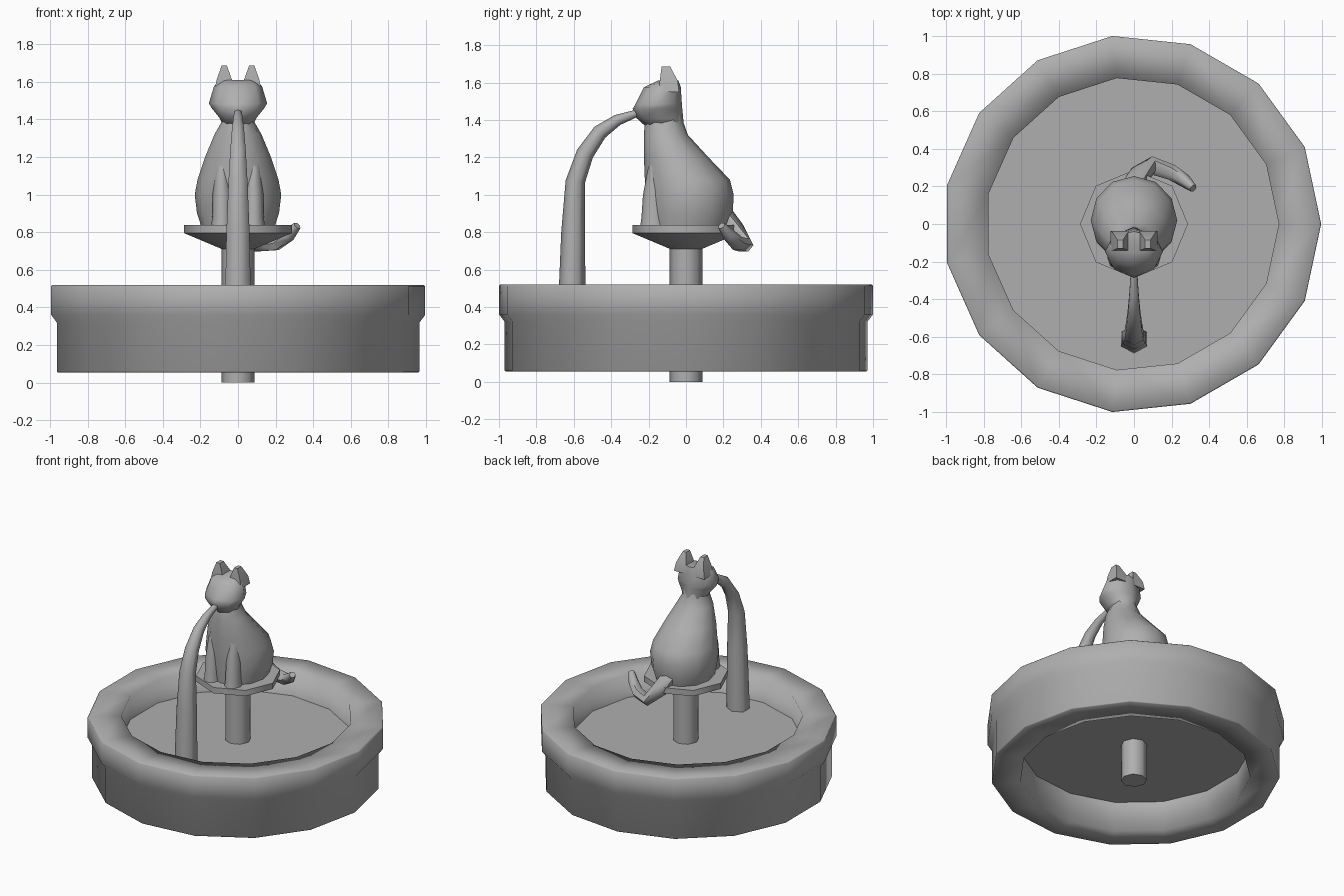
import bpy, bmesh, math
from mathutils import Vector

cube = bpy.data.objects.get("Cube")
if cube:
    bpy.data.objects.remove(cube, do_unlink=True)

stone = bpy.data.materials.new("stone grey")
stone.use_nodes = True
GREY = (0.43, 0.43, 0.43, 1)
stone.diffuse_color = GREY
stone.node_tree.nodes["Principled BSDF"].inputs["Base Color"].default_value = GREY


def loft(name, rings, loop=False, angle=60):
    """Skin a list of point rings, capped at the ends or joined in a loop."""
    bm = bmesh.new()
    rows = [[bm.verts.new(p) for p in ring] for ring in rings]
    n = len(rows[0])
    pairs = list(zip(rows, rows[1:])) + ([(rows[-1], rows[0])] if loop else [])
    for a, b in pairs:
        for i in range(n):
            j = (i + 1) % n
            bm.faces.new((a[i], a[j], b[j], b[i]))
    if not loop:
        bm.faces.new(rows[0][::-1])
        bm.faces.new(rows[-1])
    bmesh.ops.recalc_face_normals(bm, faces=bm.faces[:])
    mesh = bpy.data.meshes.new(name)
    bm.to_mesh(mesh)
    bm.free()
    mesh.materials.append(stone)
    obj = bpy.data.objects.new(name, mesh)
    bpy.context.collection.objects.link(obj)
    bpy.context.view_layer.objects.active = obj
    obj.select_set(True)
    bpy.ops.object.shade_smooth_by_angle(angle=math.radians(angle))
    obj.select_set(False)
    return obj


def ellipse(c, u, v, n, turn=0):
    c, u, v = Vector(c), Vector(u), Vector(v)
    angles = [math.tau * i / n + turn for i in range(n)]
    return [c + u * math.cos(a) + v * math.sin(a) for a in angles]


def lathe(name, profile, n, x=0.0, **kw):
    return loft(name, [ellipse((x, 0, z), (r, 0, 0), (0, r, 0), n) for r, z in profile], **kw)


def slices(name, rows, n, x=0.0, turn=0, **kw):
    """Stack of level slices: height, half width, front y, back y."""
    return loft(name, [ellipse((x, (f + b) / 2, z), (w, 0, 0), (0, (b - f) / 2, 0), n, turn)
                       for z, w, f, b in rows], **kw)


def tube(name, path, n, **kw):
    """Sweep along points; each has a position, a sideways and an upright radius."""
    rings = []
    pts = [Vector(p[0]) for p in path]
    for i, (p, ru, rv) in enumerate(path):
        d = (pts[min(i + 1, len(pts) - 1)] - pts[max(i - 1, 0)]).normalized()
        ref = Vector((1, 0, 0)) if abs(d.x) < 0.5 else Vector((0, 0, 1))
        v = d.cross(ref).normalized()
        u = v.cross(d)
        rings.append(ellipse(p, u * ru, v * rv, n, math.pi / n))
    return loft(name, rings, **kw)


# Basin ring with stepped outer wall, flat rim and flat underside
lathe("basin", [(0.78, 0.055), (0.78, 0.52), (0.998, 0.52), (1.005, 0.513), (1.005, 0.36),
                (0.975, 0.32), (0.975, 0.06), (0.97, 0.055)],
      15, x=-0.01, loop=True, angle=179)
lathe("water", [(0.785, 0.275), (0.785, 0.345)], 15, x=-0.01, angle=30)

# Pedestal
lathe("pedestal_pole", [(0.087, 0), (0.087, 0.73)], 8)
lathe("pedestal_plate", [(0.085, 0.71), (0.287, 0.795), (0.287, 0.838)], 8)

# Water jet arcing from the mouth
tube("water_jet", [((0, -0.613, 0.3), 0.082, 0.075), ((0, -0.603, 0.8), 0.071, 0.064),
                   ((0, -0.592, 1.07), 0.058, 0.052), ((0, -0.54, 1.22), 0.048, 0.047),
                   ((0, -0.46, 1.335), 0.037, 0.041), ((0, -0.365, 1.4), 0.028, 0.03),
                   ((0, -0.25, 1.44), 0.02, 0.018)], 6, angle=75)

# Cat torso rising into the neck
slices("cat_body", [(0.83, 0.195, -0.2, 0.23), (0.9, 0.218, -0.205, 0.25),
                    (1.0, 0.23, -0.215, 0.255), (1.08, 0.215, -0.22, 0.235),
                    (1.2, 0.175, -0.225, 0.12), (1.32, 0.125, -0.225, 0.01),
                    (1.39, 0.085, -0.22, -0.015), (1.45, 0.08, -0.2, -0.03)], 12, angle=70)

# Head with pointed muzzle
slices("cat_head", [(1.36, 0.075, -0.21, -0.012), (1.41, 0.1, -0.265, -0.015),
                    (1.46, 0.14, -0.285, -0.02), (1.485, 0.155, -0.27, -0.022),
                    (1.575, 0.128, -0.225, -0.028), (1.61, 0.1, -0.15, -0.04)], 8)

for side, label in ((-1, "right"), (1, "left")):
    # Broad wedge ears growing out of the head, and front legs fading into the chest
    slices(label + "_ear", [(1.55, 0.074, -0.165, -0.015), (1.61, 0.058, -0.16, -0.025),
                            (1.685, 0.02, -0.14, -0.075)], 4, x=side * 0.073,
           turn=math.pi / 4, angle=40)
    slices(label + "_front_leg", [(0.83, 0.058, -0.245, -0.1), (0.88, 0.052, -0.238, -0.1),
                                  (1.0, 0.05, -0.23, -0.1), (1.16, 0.035, -0.2, -0.1)],
           8, x=side * 0.085)

# Tail hanging off the plate and curling to the side
tube("tail", [((-0.01, 0.2, 0.89), 0.055, 0.055), ((0.03, 0.265, 0.81), 0.055, 0.05),
              ((0.1, 0.31, 0.73), 0.042, 0.05), ((0.2, 0.275, 0.74), 0.042, 0.042),
              ((0.27, 0.23, 0.785), 0.036, 0.036), ((0.315, 0.19, 0.835), 0.022, 0.022)], 6)
